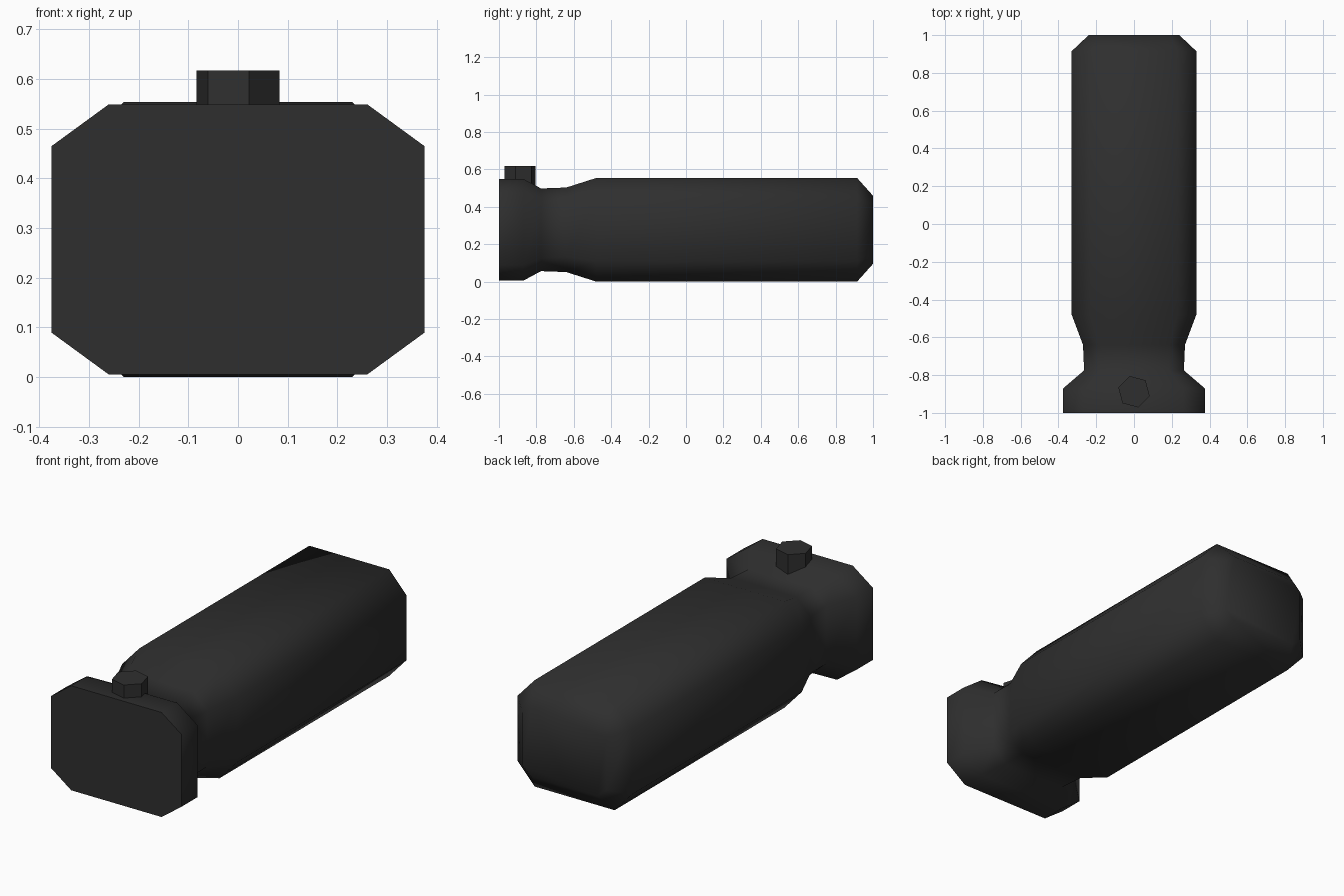
import bpy, bmesh, math

if "Cube" in bpy.data.objects:
    bpy.data.objects.remove(bpy.data.objects["Cube"])

mat = bpy.data.materials.new("dark grey rubber")
mat.diffuse_color = (0.028, 0.028, 0.028, 1)
mat.use_nodes = True
mat.node_tree.nodes["Principled BSDF"].inputs["Base Color"].default_value = mat.diffuse_color


def make_object(name, bm, smooth_angle):
    bmesh.ops.recalc_face_normals(bm, faces=bm.faces)
    mesh = bpy.data.meshes.new(name)
    bm.to_mesh(mesh)
    bm.free()
    mesh.materials.append(mat)
    ob = bpy.data.objects.new(name, mesh)
    bpy.context.collection.objects.link(ob)
    bpy.context.view_layer.objects.active = ob
    ob.select_set(True)
    bpy.ops.object.shade_smooth_by_angle(angle=math.radians(smooth_angle))
    ob.select_set(False)
    return ob


def octagon(bm, y, half_w, half_flat, half_h, half_side, zc=0.277):
    pts = [(half_w, half_side), (half_flat, half_h), (-half_flat, half_h), (-half_w, half_side),
           (-half_w, -half_side), (-half_flat, -half_h), (half_flat, -half_h), (half_w, -half_side)]
    return [bm.verts.new((x, y, zc + z)) for x, z in pts]


# Handle: octagonal sections from flared head through the neck to the body end
sections = [
    # y, half width, half top flat, half height, half side flat
    (-1.00, 0.375, 0.260, 0.272, 0.188),
    (-0.87, 0.375, 0.260, 0.272, 0.188),
    (-0.775, 0.264, 0.183, 0.221, 0.152),
    (-0.64, 0.270, 0.188, 0.226, 0.145),
    (-0.48, 0.330, 0.230, 0.277, 0.168),
    (0.915, 0.330, 0.230, 0.277, 0.168),
    (1.00, 0.240, 0.190, 0.182, 0.138),
]
bm = bmesh.new()
rings = [octagon(bm, *s) for s in sections]
for a, b in zip(rings, rings[1:]):
    for i in range(8):
        j = (i + 1) % 8
        bm.faces.new((a[i], a[j], b[j], b[i]))
bm.faces.new(rings[0])
bm.faces.new(rings[-1])
make_object("handle_body", bm, 62)

# Button: six-sided stud on top of the head
bm = bmesh.new()
bmesh.ops.create_cone(bm, cap_ends=True, segments=6, radius1=0.086, radius2=0.086, depth=0.127)
button = make_object("hex_button", bm, 30)
button.location = (0, -0.888, 0.5535)
button.rotation_euler = (0, 0, math.radians(15))
